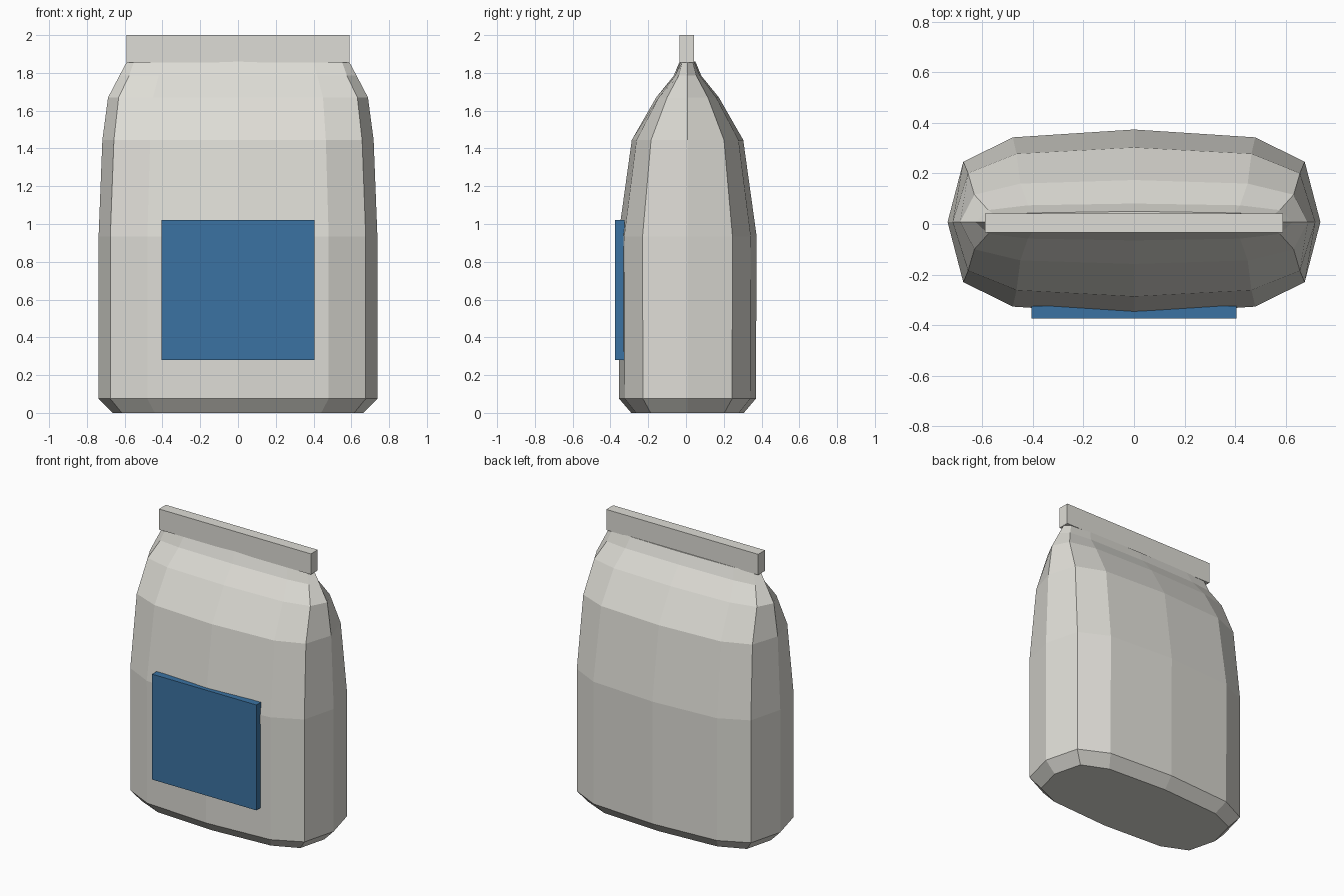
import bpy, bmesh

if "Cube" in bpy.data.objects:
    bpy.data.objects.remove(bpy.data.objects["Cube"])


def material(name, rgb):
    m = bpy.data.materials.new(name)
    m.diffuse_color = (*rgb, 1)
    m.use_nodes = True
    m.node_tree.nodes["Principled BSDF"].inputs["Base Color"].default_value = m.diffuse_color
    return m


PAPER = material("pale grey paper", (0.73, 0.72, 0.67))
BLUE = material("blue label", (0.044, 0.17, 0.36))
Y = 0.008  # body centre line, the label makes up the rest of the depth


def finish(name, bm, mat):
    bmesh.ops.recalc_face_normals(bm, faces=bm.faces)
    mesh = bpy.data.meshes.new(name)
    bm.to_mesh(mesh)
    bm.free()
    mesh.materials.append(mat)
    obj = bpy.data.objects.new(name, mesh)
    bpy.context.collection.objects.link(obj)
    return obj


def box(name, x, y, z, mat):
    bm = bmesh.new()
    bmesh.ops.create_cube(bm, size=1)
    for v in bm.verts:
        v.co = [r[0] + (c + 0.5) * (r[1] - r[0]) for c, r in zip(v.co, (x, y, z))]
    return finish(name, bm, mat)


def ring(bm, z, q):
    """Mirror a quarter outline (side, corner, shoulder, middle) into 12 points."""
    side, corner, shoulder, middle = q
    right = [side, corner, shoulder, middle]
    pts = right + [(-x, y) for x, y in right[2::-1]]
    pts += [(-x, -y) for x, y in right[1:]] + [(x, -y) for x, y in right[2:0:-1]]
    return [bm.verts.new((x, Y + y, z)) for x, y in pts]


# bag body: stacked cross-sections, pinched towards the seal
SECTIONS = [
    (0.00, [(0.665, 0), (0.615, 0.195), (0.44, 0.272), (0, 0.298)]),
    (0.075, [(0.738, 0), (0.676, 0.236), (0.48, 0.332), (0, 0.362)]),
    (0.935, [(0.738, 0), (0.676, 0.238), (0.48, 0.335), (0, 0.366)]),
    (1.445, [(0.718, 0), (0.657, 0.193), (0.465, 0.27), (0, 0.295)]),
    (1.67, [(0.688, 0), (0.632, 0.108), (0.45, 0.152), (0, 0.166)]),
    (1.785, [(0.628, 0), (0.577, 0.047), (0.42, 0.066), (0, 0.073)]),
    (1.86, [(0.588, 0), (0.55, 0.027), (0.40, 0.036), (0, 0.042)]),
]
bm = bmesh.new()
rings = [ring(bm, z, q) for z, q in SECTIONS]
for a, b in zip(rings, rings[1:]):
    for i in range(12):
        j = (i + 1) % 12
        bm.faces.new((a[i], a[j], b[j], b[i]))
bm.faces.new(rings[0])
bm.faces.new(rings[-1])
finish("bag_body", bm, PAPER)

# flat folded seal along the top
box("top_seal", (-0.59, 0.59), (-0.034, 0.042), (1.855, 2.0), PAPER)

# front label, its back sunk into the body
box("front_label", (-0.405, 0.405), (-0.375, -0.325), (0.28, 1.02), BLUE)
